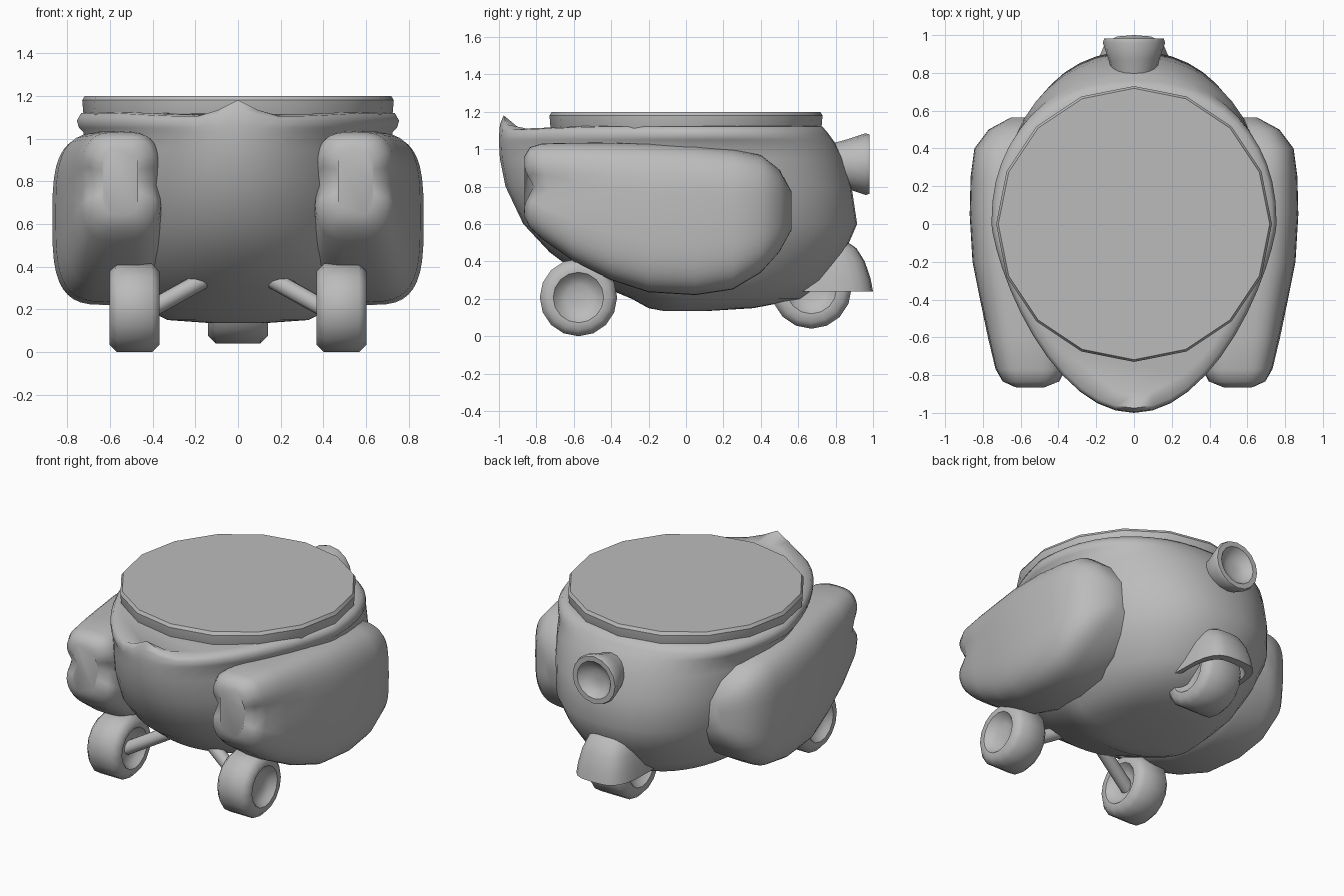
import bpy, bmesh, math
from mathutils import Vector, Matrix

if "Cube" in bpy.data.objects:
    bpy.data.objects.remove(bpy.data.objects["Cube"])

grey = bpy.data.materials.new("plain grey")
grey.diffuse_color = (0.5, 0.5, 0.5, 1)
grey.use_nodes = True
grey.node_tree.nodes["Principled BSDF"].inputs["Base Color"].default_value = grey.diffuse_color


def loft(name, rings, angle=45):
    """Skin a list of equal rings of points and cap both ends."""
    bm = bmesh.new()
    rows = [[bm.verts.new(p) for p in r] for r in rings]
    n = len(rows[0])
    for a, b in zip(rows, rows[1:]):
        for i in range(n):
            bm.faces.new((a[i], a[(i + 1) % n], b[(i + 1) % n], b[i]))
    bm.faces.new(rows[0])
    bm.faces.new(rows[-1])
    bmesh.ops.recalc_face_normals(bm, faces=bm.faces)
    me = bpy.data.meshes.new(name)
    bm.to_mesh(me)
    bm.free()
    me.materials.append(grey)
    ob = bpy.data.objects.new(name, me)
    bpy.context.collection.objects.link(ob)
    bpy.ops.object.select_all(action='DESELECT')
    ob.select_set(True)
    bpy.context.view_layer.objects.active = ob
    bpy.ops.object.shade_smooth_by_angle(angle=math.radians(angle))
    return ob


def lathe(name, profile, origin, axis, sides=16, angle=45):
    """Turn (distance along axis, radius) pairs round an axis."""
    m = Matrix.Translation(origin) @ Vector(axis).to_track_quat('Z', 'Y').to_matrix().to_4x4()
    rings = [[m @ Vector((r * math.cos(t), r * math.sin(t), d))
              for t in (2 * math.pi * i / sides for i in range(sides))]
             for d, r in profile]
    return loft(name, rings, angle)


def spow(v, e):
    return math.copysign(abs(v) ** e, v)


# Body: height, front y, back y, half width
levels = [(0.135, -0.12, 0.12, 0.12), (0.15, -0.2, 0.36, 0.33), (0.2, -0.29, 0.62, 0.43),
          (0.3, -0.53, 0.75, 0.53), (0.45, -0.73, 0.85, 0.62), (0.6, -0.87, 0.915, 0.68),
          (0.8, -0.965, 0.885, 0.71), (0.95, -0.995, 0.84, 0.72), (1.03, -1.0, 0.8, 0.725),
          (1.05, -1.0, 0.785, 0.745), (1.085, -0.995, 0.76, 0.755), (1.12, -0.975, 0.73, 0.735),
          (1.125, -0.9, 0.69, 0.69)]
rings = []
for k, (z, yf, yb, w) in enumerate(levels):
    ring = []
    for i in range(48):
        t = 2 * math.pi * i / 48
        c, s = math.cos(t), math.sin(t)
        if s >= 0:
            x, y = w * spow(c, 0.9), yb * s ** 0.9
        else:
            p = 1 + 0.5 * min(1, max(0, (z - 0.3) / 0.7))   # prow sharpens upward
            x, y = w * c, yf * abs(s) ** p
        # raised prow tip on the rim
        lift = {9: 0.2, 10: 0.6, 11: 1.0}.get(k, 0)
        dz = 0.08 * lift * math.exp(-(x / 0.1) ** 2) if s < 0 else 0
        dip = -0.02 * max(0, -y - 0.5) / 0.5 if k >= 11 else 0
        ring.append((x, y, z + dz + dip))
    rings.append(ring)
loft("body", rings, 60)

# Lid
lathe("lid", [(1.09, 0.715), (1.12, 0.725), (1.18, 0.73), (1.2, 0.718)], (0, 0, 0), (0, 0, 1), 16, 35)

# Side pods: y, inner x, outer x, bottom z, top z
stations = [(-0.865, 0.46, 0.64, 0.64, 0.96), (-0.835, 0.39, 0.7, 0.58, 1.01),
            (-0.77, 0.36, 0.735, 0.52, 1.03), (-0.6, 0.35, 0.775, 0.4, 1.035),
            (-0.4, 0.34, 0.815, 0.3, 1.035), (-0.2, 0.34, 0.855, 0.235, 1.03),
            (0.05, 0.34, 0.87, 0.22, 1.02), (0.25, 0.34, 0.865, 0.25, 1.0),
            (0.4, 0.36, 0.845, 0.34, 0.97), (0.5, 0.4, 0.77, 0.45, 0.89),
            (0.565, 0.45, 0.65, 0.57, 0.77)]
for side, label in ((1, "right"), (-1, "left")):
    rings = []
    for y, xi, xo, zb, zt in stations:
        ring = []
        for i in range(40):
            t = 2 * math.pi * i / 40
            x = (xi + xo) / 2 + (xo - xi) / 2 * spow(math.cos(t), 0.6)
            z = (zb + zt) / 2 + (zt - zb) / 2 * spow(math.sin(t), 0.6)
            # groove dividing the front into two lobes
            g = math.exp(-((z - 0.8) / 0.06) ** 2) * max(0, min(1, (-y - 0.45) / 0.35))
            ring.append((side * (x - 0.02 * g * spow(x - 0.55, 0.3)), y + 0.05 * g, z))
        rings.append(ring)
    loft(label + "_pod", rings, 60)


def wheel(name, centre, r, h):
    half = [(h, r - 0.035), (h, 0.135), (h - 0.03, 0.11), (h - 0.05, 0.07), (h - 0.05, 0.01)]
    prof = [(-d, q) for d, q in reversed(half)] + [(-h + 0.035, r), (h - 0.035, r)] + half
    lathe(name, prof, centre, (1, 0, 0), 16, 50)


# Wheels and front struts
for side, label in ((1, "right"), (-1, "left")):
    wheel(label + "_front_wheel", (side * 0.485, -0.575, 0.207), 0.207, 0.117)
    a, b = Vector((side * 0.16, -0.5, 0.34)), Vector((side * 0.43, -0.575, 0.19))
    lathe(label + "_strut", [(0, 0.042), ((b - a).length, 0.042)], a, b - a, 10)
wheel("rear_wheel", (0, 0.67, 0.255), 0.215, 0.14)

# Rear fender: hollow hood over the rear wheel
outer = [(0.24, 1.0), (0.31, 0.96), (0.4, 0.87), (0.47, 0.74), (0.515, 0.55), (0.53, 0.3)]
inner = [(0.46, 0.4), (0.4, 0.7), (0.24, 0.84)]
rings = []
for z, s in list(reversed(outer)) + list(reversed(inner)):
    rings.append([(0.2 * s * spow(math.cos(t), 0.6),
                   0.66 + 0.34 * s * spow(math.sin(t), 0.6), z)
                  for t in (2 * math.pi * i / 24 for i in range(24))])
loft("rear_fender", rings, 45)

# Rear nozzle
lathe("rear_nozzle", [(0.78, 0.11), (0.87, 0.135), (0.96, 0.165), (0.982, 0.158), (0.982, 0.125),
                      (0.95, 0.1), (0.93, 0.05), (0.93, 0.01)], (0, 0, 0.92), (0, 1, 0), 16, 50)
